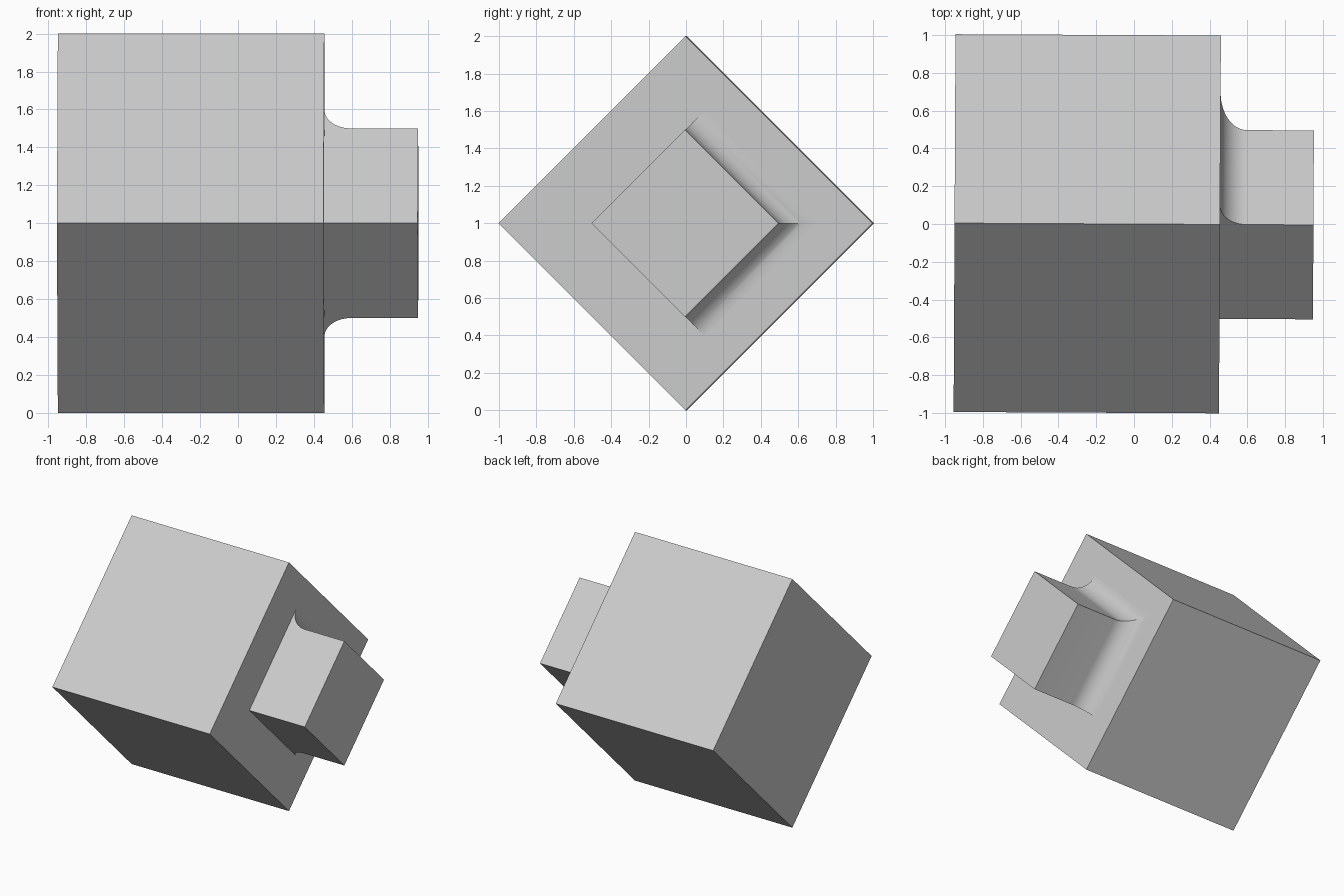
import bpy, bmesh, math
from mathutils import Matrix

if "Cube" in bpy.data.objects:
    bpy.data.objects.remove(bpy.data.objects["Cube"])

SHOULDER = 0.455            # x of the step between block and boss
BLOCK = math.sqrt(0.5)      # half side of the big square section
BOSS = BLOCK / 2            # half side of the small square section
R = 0.14                    # fillet radius

grey = bpy.data.materials.new("light_grey")
grey.diffuse_color = (0.604, 0.604, 0.604, 1)
grey.use_nodes = True
grey.node_tree.nodes["Principled BSDF"].inputs["Base Color"].default_value = grey.diffuse_color

# sections stand on one corner, with a very slight yaw
POSE = (Matrix.Translation((0, 0, 1)) @ Matrix.Rotation(-0.005, 4, 'Z')
        @ Matrix.Rotation(math.radians(45), 4, 'X'))


def loft(name, sections, cap_start=True):
    """Join square sections (x, half side, growth on two sides) into a solid."""
    bm = bmesh.new()
    rings = []
    for x, s, d in sections:
        corners = [(-s, -s - d), (s + d, -s - d), (s + d, s), (-s, s)]
        rings.append([bm.verts.new((x, y, z)) for y, z in corners])
    for a, b in zip(rings, rings[1:]):
        for i in range(4):
            j = (i + 1) % 4
            bm.faces.new((a[i], a[j], b[j], b[i]))
    if cap_start:
        bm.faces.new(rings[0][::-1])
    bm.faces.new(rings[-1])
    bmesh.ops.recalc_face_normals(bm, faces=bm.faces)
    bm.transform(POSE)
    mesh = bpy.data.meshes.new(name)
    bm.to_mesh(mesh)
    bm.free()
    mesh.materials.append(grey)
    obj = bpy.data.objects.new(name, mesh)
    bpy.context.collection.objects.link(obj)
    return obj


# main block
loft("main_block", [(-0.95, BLOCK, 0), (SHOULDER, BLOCK, 0)])

# boss, with a concave fillet at the root of its two rear sides
steps = 12
angles = [math.pi / 2 * i / steps for i in range(steps + 1)]
root = [(SHOULDER + R * (1 - math.cos(a)), BOSS, R * (1 - math.sin(a)))
        for a in angles]
boss = loft("boss", root + [(0.95, BOSS, 0)], cap_start=False)

# smooth the fillet, keep the corners sharp
bpy.context.view_layer.objects.active = boss
boss.select_set(True)
bpy.ops.object.shade_smooth_by_angle(angle=math.radians(30))
